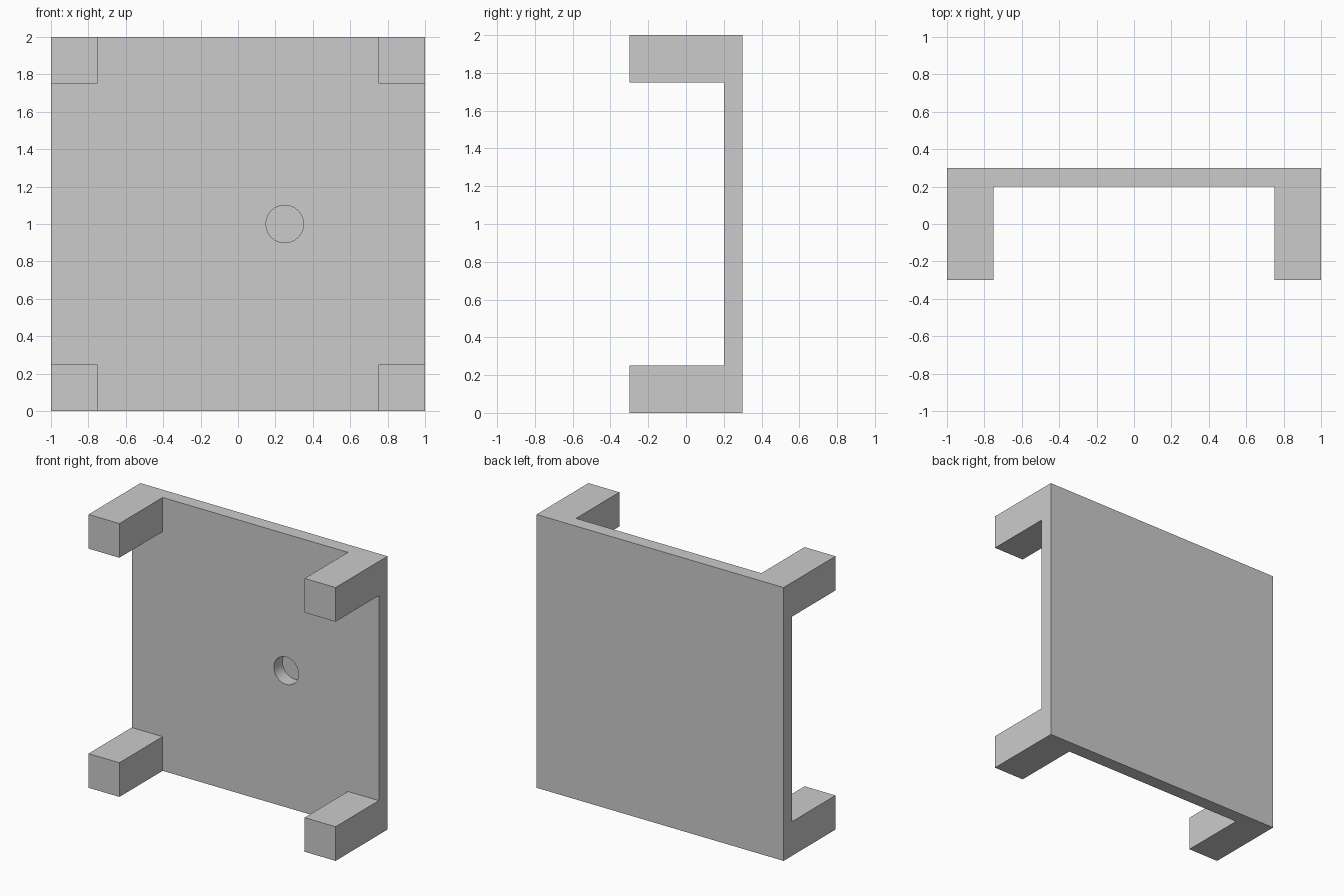
import bpy
from math import pi

if "Cube" in bpy.data.objects:
    bpy.data.objects.remove(bpy.data.objects["Cube"])


def box(name, lo, hi):
    """Axis-aligned box from two opposite corners."""
    bpy.ops.mesh.primitive_cube_add(size=1)
    ob = bpy.context.object
    ob.name = name
    ob.location = [(a + b) / 2 for a, b in zip(lo, hi)]
    ob.scale = [b - a for a, b in zip(lo, hi)]
    bpy.ops.object.transform_apply(location=True, rotation=False, scale=True)
    return ob


# Solid block that becomes the panel with four corner posts
body = box("panel_with_corner_posts", (-1, -0.3, 0), (1, 0.3, 2))

# Crossing channels leave a thin panel and the posts
cutters = [
    box("vertical_channel", (-0.75, -0.5, -0.2), (0.75, 0.2, 2.2)),
    box("horizontal_channel", (-1.2, -0.5, 0.25), (1.2, 0.2, 1.75)),
]

# Round blind hole, almost through to the back of the panel
floor_y, front_y = 0.299, 0.0
bpy.ops.mesh.primitive_cylinder_add(
    vertices=64, radius=0.1, depth=floor_y - front_y,
    location=(0.25, (floor_y + front_y) / 2, 1), rotation=(pi / 2, 0, 0))
bpy.context.object.name = "hole_cutter"
cutters.append(bpy.context.object)

# Cut, apply and clear the helpers
bpy.ops.object.select_all(action='DESELECT')
body.select_set(True)
bpy.context.view_layer.objects.active = body
for cutter in cutters:
    cutter.hide_render = True
    mod = body.modifiers.new(cutter.name, 'BOOLEAN')
    mod.operation = 'DIFFERENCE'
    mod.solver = 'EXACT'
    mod.object = cutter
    bpy.ops.object.modifier_apply(modifier=mod.name)
for cutter in cutters:
    bpy.data.objects.remove(cutter)

# Smooth hole wall, sharp box edges
bpy.ops.object.shade_smooth_by_angle(angle=pi / 6)
